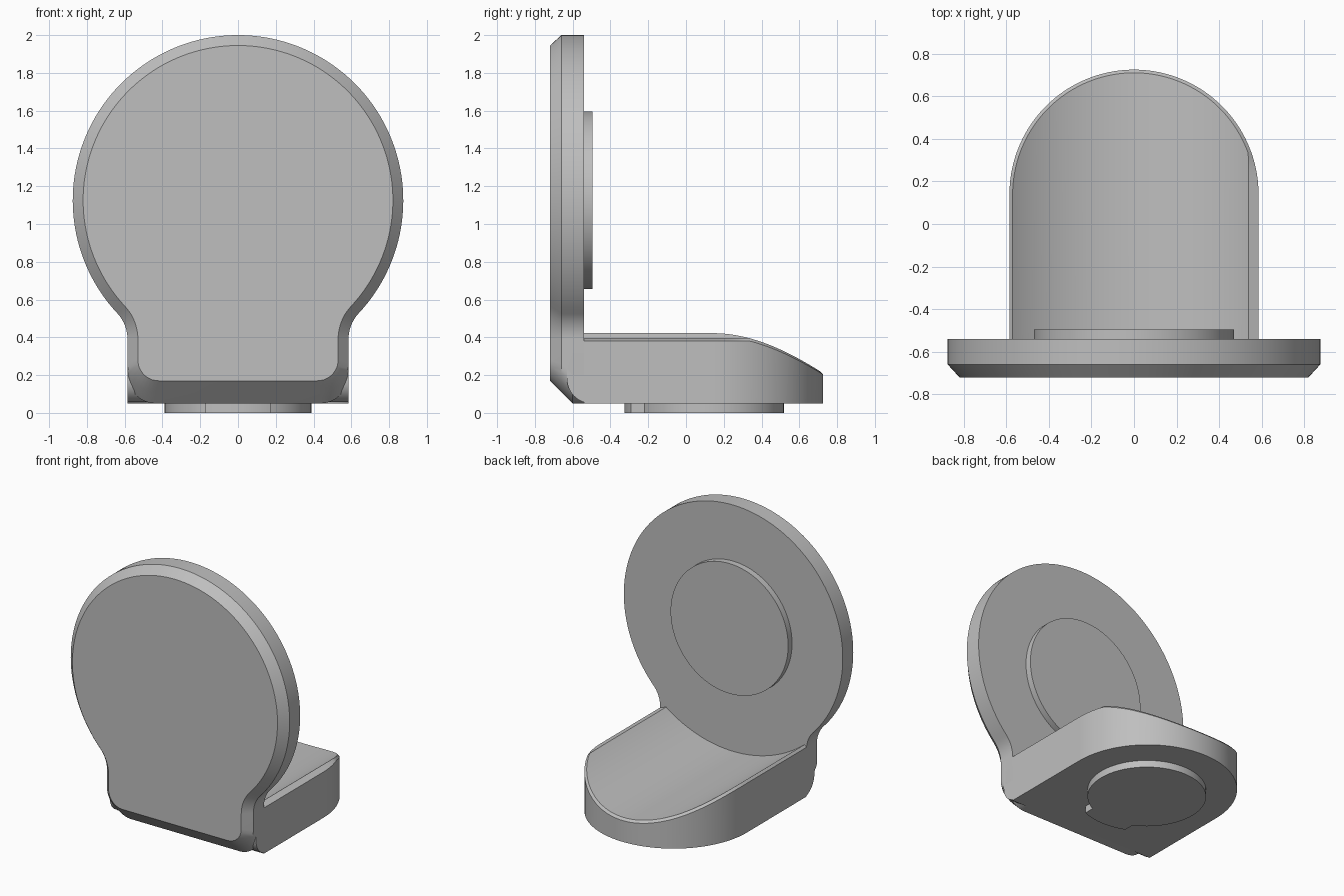
import bpy, bmesh
from math import sin, cos, pi, sqrt, atan2

if "Cube" in bpy.data.objects:
    bpy.data.objects.remove(bpy.data.objects["Cube"])

grey = bpy.data.materials.new("Plain grey")
grey.use_nodes = True
grey.diffuse_color = (0.52, 0.52, 0.52, 1)
grey.node_tree.nodes["Principled BSDF"].inputs["Base Color"].default_value = (0.52, 0.52, 0.52, 1)

RADIUS, CENTRE_Z, HALF_W, FLOOR = 0.875, 1.125, 0.585, 0.05
PLATE_BACK = -0.54
parts = []


def make_object(name, bm):
    bmesh.ops.remove_doubles(bm, verts=bm.verts, dist=1e-5)
    bmesh.ops.recalc_face_normals(bm, faces=bm.faces)
    mesh = bpy.data.meshes.new(name)
    bm.to_mesh(mesh)
    bm.free()
    mesh.materials.append(grey)
    obj = bpy.data.objects.new(name, mesh)
    bpy.context.collection.objects.link(obj)
    parts.append(obj)


def loft(name, rings):
    """Skin a stack of matching closed rings and cap both ends."""
    bm = bmesh.new()
    loops = [[bm.verts.new(p) for p in ring] for ring in rings]
    n = len(loops[0])
    for a, b in zip(loops, loops[1:]):
        for i in range(n):
            j = (i + 1) % n
            bm.faces.new((a[i], a[j], b[j], b[i]))
    bm.faces.new(loops[0])
    bm.faces.new(loops[-1])
    make_object(name, bm)


def arc(cx, cy, r, start, end, steps):
    return [(cx + r * cos(start + (end - start) * i / steps),
             cy + r * sin(start + (end - start) * i / steps)) for i in range(steps + 1)]


def plate_ring(y, inset, bottom, corner):
    """Disc blended into a neck with rounded lower corners."""
    r, w, fillet = RADIUS - inset, HALF_W - inset, 0.2 + inset
    fx = w + fillet
    fz = CENTRE_Z - sqrt((r + fillet) ** 2 - fx ** 2)
    tangent = atan2(fz - CENTRE_Z, fx)
    half = arc(w - corner, bottom + corner, corner, -pi / 2, 0, 10)
    half += arc(fx, fz, fillet, pi, tangent + pi, 10)
    half += arc(0, CENTRE_Z, r, tangent, pi / 2, 56)[1:]
    outline = half + [(-x, z) for x, z in reversed(half[:-1])]
    return [(x, y, z) for x, z in outline]


# Upright plate with chamfered front edge
loft("upright_plate", [
    plate_ring(-0.72, 0.055, 0.17, 0.11),
    plate_ring(-0.66, 0, 0.11, 0.15),
    plate_ring(-0.60, 0, FLOOR, 0.15),
    plate_ring(PLATE_BACK, 0, FLOOR, 0.15)])

# Round pad on the back of the plate
pad = arc(0, CENTRE_Z, 0.47, 0, 2 * pi, 96)[:-1]
loft("round_pad", [[(x, y, z) for x, z in pad] for y in (PLATE_BACK, -0.495)])

# Rounded heel of the base under the plate
heel = arc(-0.5, 0.18, 0.13, pi * 1.4, pi, 10) + [(-0.63, 0.38), (PLATE_BACK, 0.38)]
loft("base_heel", [[(x, y, z) for y, z in heel] for x in (-HALF_W, HALF_W)])


def trough_z(x):
    return CENTRE_Z - sqrt(0.905 ** 2 - x * x)


def base_path(r):
    return [(r, PLATE_BACK)] + arc(0, 0.14, r, 0, pi, 80) + [(-r, PLATE_BACK)]


# Base with a hollow top, round end and thin sloping rim
bm = bmesh.new()
inner, outer, lower, start = [], [], [], []
for (ix, iy), (ox, oy) in zip(base_path(0.57), base_path(HALF_W)):
    ix = min(ix, 0.537)
    z = trough_z(ix)
    inner.append(bm.verts.new((ix, iy, z)))
    outer.append(bm.verts.new((ox, oy, z - 0.016)))
    lower.append(bm.verts.new((ox, oy, FLOOR)))
    start.append(bm.verts.new((ix, PLATE_BACK, z)))
for i in range(len(inner) - 1):
    j = i + 1
    bm.faces.new((inner[i], inner[j], outer[j], outer[i]))
    bm.faces.new((outer[i], outer[j], lower[j], lower[i]))
    if inner[i].co.x - inner[j].co.x > 1e-5:
        bm.faces.new((start[i], start[j], inner[j], inner[i]))
bm.faces.new(lower)
make_object("base", bm)

# Foot disc with a shallow tab toward the front
tab = 0.385
foot = arc(0, 0.13, 0.455, -pi / 2 - tab, -pi / 2 + tab, 16)
foot += arc(0, 0.13, 0.388, -pi / 2 + tab + 0.07, pi * 1.5 - tab - 0.07, 90)
loft("foot_disc", [[(x, y, z) for x, y in foot] for z in (0, FLOOR)])

# Smooth curved walls, crisp edges
bpy.ops.object.select_all(action='DESELECT')
for obj in parts:
    obj.select_set(True)
bpy.context.view_layer.objects.active = parts[0]
bpy.ops.object.shade_smooth_by_angle(angle=0.45)
